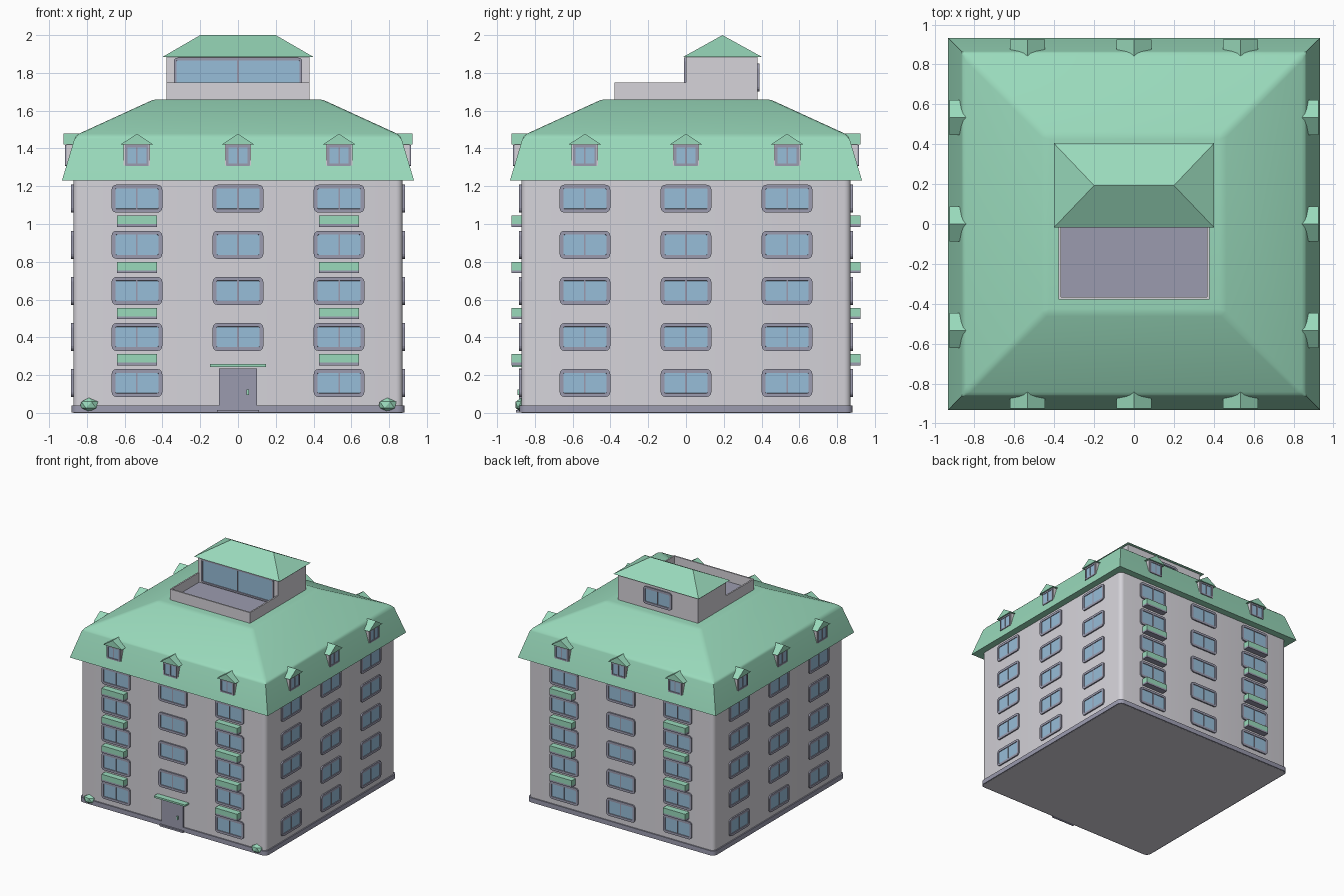
import bpy, bmesh, math
from mathutils import Matrix, Vector

if "Cube" in bpy.data.objects:
    bpy.data.objects.remove(bpy.data.objects["Cube"])


def material(name, rgb):
    m = bpy.data.materials.new(name)
    m.use_nodes = True
    m.diffuse_color = (*rgb, 1)
    m.node_tree.nodes["Principled BSDF"].inputs["Base Color"].default_value = (*rgb, 1)
    return m


WALL = material("pale_plaster", (0.67, 0.655, 0.70))
TRIM = material("slate_trim", (0.33, 0.33, 0.43))
GLASS = material("blue_glass", (0.31, 0.51, 0.69))
GREEN = material("mint_green", (0.32, 0.70, 0.50))
WALL_Y = 0.872
COLUMNS = (-0.535, 0, 0.535)
ROWS = [0.158 + 0.244 * i for i in range(5)]


def to_mesh(name, bm, *mats):
    bmesh.ops.recalc_face_normals(bm, faces=bm.faces)
    mesh = bpy.data.meshes.new(name)
    bm.to_mesh(mesh)
    bm.free()
    for m in mats:
        mesh.materials.append(m)
    return mesh


def place(name, mesh, x=0, y=0, z=0, side=0):
    """Place a front-facing mesh on one of the four sides (quarter turns)."""
    ob = bpy.data.objects.new(name, mesh)
    bpy.context.collection.objects.link(ob)
    turn = Matrix.Rotation(side * math.pi / 2, 4, "Z")
    ob.matrix_world = turn @ Matrix.Translation((x, y, z))
    return ob


def add_box(bm, lo, hi, mat=0):
    lo, hi = Vector(lo), Vector(hi)
    geo = bmesh.ops.create_cube(bm, size=1)
    for v in geo["verts"]:
        v.co = (lo + hi) / 2 + v.co * (hi - lo)
        for f in v.link_faces:
            f.material_index = mat
    return geo["verts"]


def box(name, lo, hi, mat):
    bm = bmesh.new()
    add_box(bm, lo, hi)
    return place(name, to_mesh(name, bm, mat))


def rounded_block(name, half, z0, z1, radius, mat):
    """Square block with rounded vertical corners."""
    bm = bmesh.new()
    add_box(bm, (-half, -half, z0), (half, half, z1))
    upright = [e for e in bm.edges if abs(e.verts[0].co.z - e.verts[1].co.z) > 0.01]
    bmesh.ops.bevel(bm, geom=upright, offset=radius, segments=4, profile=0.5, affect="EDGES")
    return smooth(place(name, to_mesh(name, bm, mat)))


def smooth(ob, angle=40):
    bpy.ops.object.select_all(action="DESELECT")
    ob.select_set(True)
    bpy.context.view_layer.objects.active = ob
    bpy.ops.object.shade_smooth_by_angle(angle=math.radians(angle))
    return ob


def window_mesh(name, w, h, r, border, depth=0.011):
    """Rounded frame with a recessed pane and a centre bar."""
    bm = bmesh.new()
    pts = []
    for q, (sx, sz) in enumerate(((1, 1), (-1, 1), (-1, -1), (1, -1))):
        for i in range(4):
            a = math.pi / 2 * (q + i / 3)
            pts.append((sx * (w / 2 - r) + r * math.cos(a), 0,
                        sz * (h / 2 - r) + r * math.sin(a)))
    face = bm.faces.new([bm.verts.new(p) for p in pts])
    out = bmesh.ops.extrude_face_region(bm, geom=[face])["geom"]
    for v in [g for g in out if isinstance(g, bmesh.types.BMVert)]:
        v.co.y = -depth
    front = next(g for g in out if isinstance(g, bmesh.types.BMFace))
    bmesh.ops.recalc_face_normals(bm, faces=bm.faces)
    bmesh.ops.inset_region(bm, faces=[front], thickness=border)
    bmesh.ops.inset_region(bm, faces=[front], thickness=0.001, depth=-0.005)
    front.material_index = 1
    add_box(bm, (-0.004, -depth + 0.001, -h / 2 + border), (0.004, -0.002, h / 2 - border))
    return to_mesh(name, bm, TRIM, GLASS)


def lofted_roof(name, rings):
    """Stack of rectangles given as (half x, y min, y max, z)."""
    bm = bmesh.new()
    loops = []
    for hx, y0, y1, z in rings:
        loops.append([bm.verts.new(p) for p in
                      ((-hx, y0, z), (hx, y0, z), (hx, y1, z), (-hx, y1, z))])
    for a, b in zip(loops, loops[1:]):
        for i in range(4):
            j = (i + 1) % 4
            bm.faces.new((a[i], a[j], b[j], b[i]))
    bm.faces.new(loops[0])
    bm.faces.new(loops[-1])
    bmesh.ops.remove_doubles(bm, verts=bm.verts, dist=0.0001)
    return bm


# Main body and plinth
rounded_block("main_walls", WALL_Y, 0, 1.25, 0.035, WALL)
rounded_block("plinth", 0.882, 0.001, 0.04, 0.04, TRIM)

# Mansard roof with softened upper edges
bm = lofted_roof("roof", [(0.932, -0.932, 0.932, 1.23), (0.86, -0.86, 0.86, 1.47),
                          (0.445, -0.445, 0.445, 1.66)])
upper = [e for e in bm.edges if min(v.co.z for v in e.verts) > 1.4]
bmesh.ops.bevel(bm, geom=upper, offset=0.02, segments=2, profile=0.5, affect="EDGES")
smooth(place("mansard_roof", to_mesh("mansard_roof", bm, GREEN)), 30)

# Windows on every side; the door takes the front centre place
window = window_mesh("window", 0.268, 0.148, 0.025, 0.02)
for side in range(4):
    for x in COLUMNS:
        for z in ROWS:
            if side == 0 and x == 0 and z == ROWS[0]:
                continue
            place("window", window, x, -WALL_Y, z, side)

# Balcony planters on the front and back
bm = bmesh.new()
add_box(bm, (-0.105, -0.053, 0.015), (0.105, 0.01, 0.06), 0)
add_box(bm, (-0.105, -0.053, 0), (0.105, 0.01, 0.015), 1)
balcony = to_mesh("balcony", bm, GREEN, TRIM)
for side in (0, 2):
    for x in (COLUMNS[0], COLUMNS[2]):
        for z in ROWS[1:]:
            place("balcony", balcony, x, -WALL_Y, z - 0.15, side)

# Dormers: little walls, window and gable roof
bm = bmesh.new()
add_box(bm, (-0.07, -0.908, 1.3), (0.07, -0.84, 1.421))
dormer_walls = to_mesh("dormer_walls", bm, WALL)
bm = bmesh.new()
ends = [[bm.verts.new((x, y, z)) for x, z in ((-0.088, 1.42), (0.088, 1.42), (0, 1.478))]
        for y in (-0.925, -0.82)]
for tri in ends:
    bm.faces.new(tri)
for i in range(3):
    j = (i + 1) % 3
    bm.faces.new((ends[0][i], ends[0][j], ends[1][j], ends[1][i]))
dormer_roof = to_mesh("dormer_roof", bm, GREEN)
dormer_window = window_mesh("dormer_window", 0.125, 0.11, 0.002, 0.012, 0.008)
for side in range(4):
    for x in COLUMNS:
        place("dormer_walls", dormer_walls, x, side=side)
        place("dormer_roof", dormer_roof, x, side=side)
        place("dormer_window", dormer_window, x, -0.907, 1.363, side)

# Penthouse with hipped roof
box("penthouse_walls", (-0.378, 0, 1.65), (0.378, 0.378, 1.885), WALL)
bm = lofted_roof("hip", [(0.402, -0.018, 0.405, 1.883), (0.2, 0.193, 0.193, 2)])
place("penthouse_roof", to_mesh("penthouse_roof", bm, GREEN))
place("terrace_glazing", window_mesh("terrace_glazing", 0.68, 0.205, 0.02, 0.014), 0, 0, 1.778)
place("penthouse_back_window", window, 0, -0.377, 1.775, 2)

# Roof terrace and parapet
box("terrace_floor", (-0.375, -0.375, 1.65), (0.375, 0, 1.668), TRIM)
box("parapet_front", (-0.378, -0.378, 1.65), (0.378, -0.366, 1.75), WALL)
for name, s in (("left", 1), ("right", -1)):
    xs = sorted((s * 0.366, s * 0.378))
    box("parapet_" + name, (xs[0], -0.366, 1.65), (xs[1], 0, 1.75), WALL)

# Entrance
box("door", (-0.1, -0.885, 0.01), (0.1, -0.86, 0.235), TRIM)
box("door_handle", (0.045, -0.893, 0.095), (0.057, -0.883, 0.125), GREEN)
box("door_canopy", (-0.147, -0.922, 0.243), (0.147, -0.86, 0.258), GREEN)
box("door_step", (-0.11, -0.9, 0.001), (0.11, -0.86, 0.015), TRIM)

# Corner bushes
for name, x in (("left_bush", 0.79), ("right_bush", -0.79)):
    bm = bmesh.new()
    bmesh.ops.create_icosphere(bm, subdivisions=1, radius=1)
    bmesh.ops.scale(bm, vec=(0.054, 0.034, 0.038), verts=bm.verts)
    place(name, to_mesh(name, bm, GREEN), x, -0.873, 0.042)
